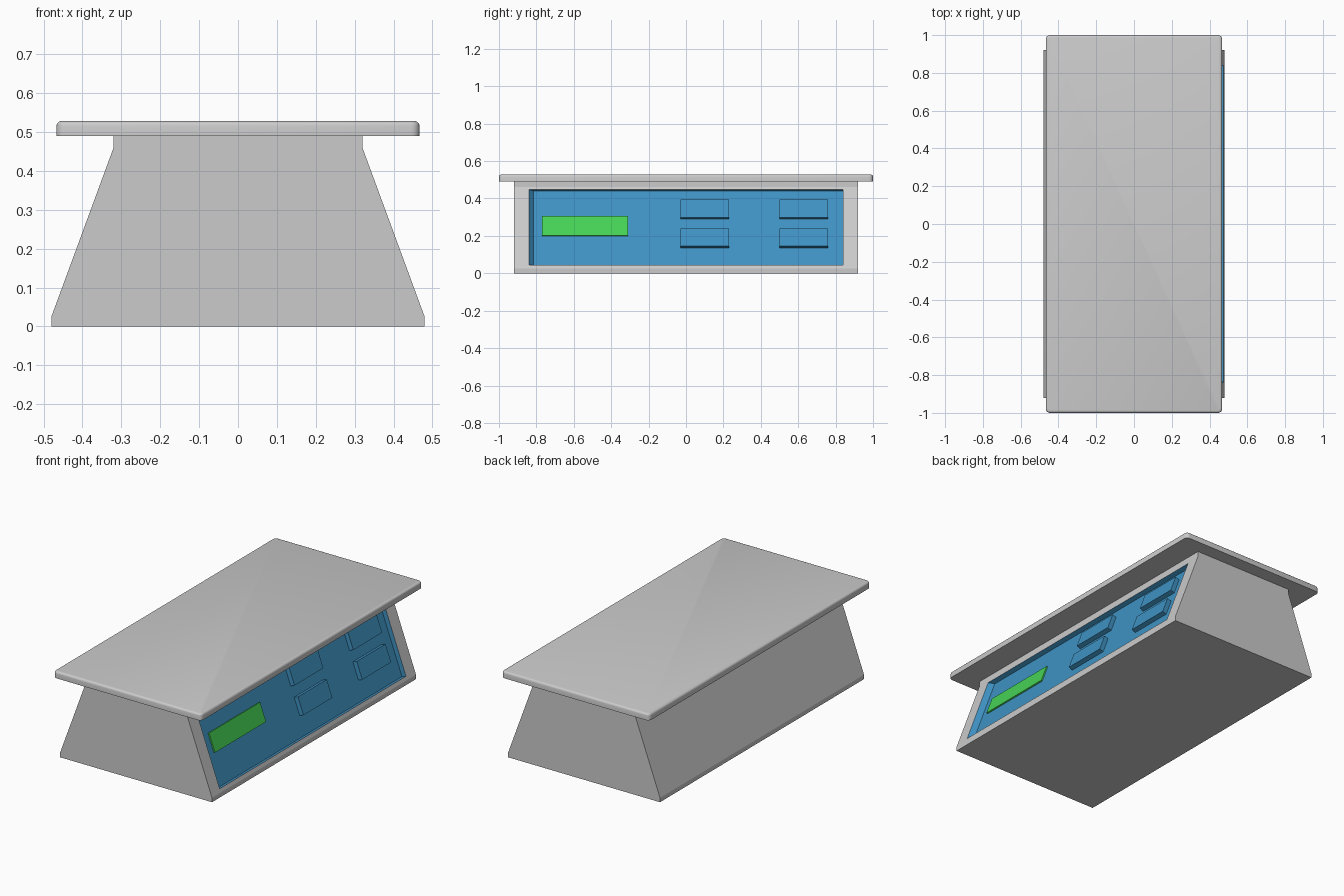
import bpy, bmesh, math
from mathutils import Vector, Matrix

if "Cube" in bpy.data.objects:
    bpy.data.objects.remove(bpy.data.objects["Cube"])


def material(name, color):
    m = bpy.data.materials.new(name)
    m.diffuse_color = (*color, 1)
    m.use_nodes = True
    m.node_tree.nodes["Principled BSDF"].inputs["Base Color"].default_value = m.diffuse_color
    return m


def finish(name, bm, mats=()):
    bmesh.ops.recalc_face_normals(bm, faces=bm.faces)
    me = bpy.data.meshes.new(name)
    bm.to_mesh(me)
    bm.free()
    ob = bpy.data.objects.new(name, me)
    bpy.context.collection.objects.link(ob)
    for m in mats:
        me.materials.append(m)
    return ob


grey = material("housing_grey", (0.8, 0.8, 0.8))
blue = material("panel_blue", (0.05, 0.29, 0.55))
green = material("display_green", (0.06, 0.65, 0.09))

# Sloped control face: frame directions
LOW, HIGH = Vector((0.48, 0, 0.025)), Vector((0.32, 0, 0.46))
UP = (HIGH - LOW).normalized()
OUT = Vector((UP.z, 0, -UP.x))
DEPTH = 0.027


def on_slope(y, z, out=0.0):
    p = LOW.lerp(HIGH, (z - LOW.z) / (HIGH.z - LOW.z))
    return p + Vector((0, y, 0)) + OUT * out


# Housing: extruded profile, with the sloped face replaced by a sunken panel
half = [(0.48, 0), (0.48, 0.025), (0.32, 0.46), (0.32, 0.49)]
profile = half + [(-x, z) for x, z in reversed(half)]
bm = bmesh.new()
front = [bm.verts.new((x, -0.92, z)) for x, z in profile]
back = [bm.verts.new((x, 0.92, z)) for x, z in profile]
bm.faces.new(front)
bm.faces.new(back[::-1])
n = len(profile)
for i in range(n):
    if i != 1:
        j = (i + 1) % n
        bm.faces.new((front[i], front[j], back[j], back[i]))
outer = [front[1], back[1], back[2], front[2]]
rim = [bm.verts.new(on_slope(y, z)) for y, z in
       ((-0.84, 0.045), (0.84, 0.045), (0.84, 0.448), (-0.84, 0.448))]
floor = [bm.verts.new(v.co - OUT * DEPTH) for v in rim]
for i in (0, 3):
    floor[i].co.y += 0.025
for i in range(4):
    j = (i + 1) % 4
    bm.faces.new((outer[i], outer[j], rim[j], rim[i]))
    bm.faces.new((rim[i], rim[j], floor[j], floor[i])).material_index = 1
bm.faces.new(floor).material_index = 1
finish("housing", bm, (grey, blue))


# Raised blocks standing on the sunken panel
def panel_block(name, y0, y1, z0, z1, height, mat):
    bm = bmesh.new()
    bmesh.ops.create_cube(bm, size=1)
    length = (z1 - z0) / UP.z
    full = height + 0.002
    centre = on_slope((y0 + y1) / 2, (z0 + z1) / 2, -DEPTH + height) - OUT * full / 2
    # keep the outer face at the requested world height
    centre += UP * (DEPTH - height) * OUT.z / UP.z
    axes = Matrix((UP.cross(OUT), UP, OUT)).transposed().to_4x4()
    bmesh.ops.transform(bm, verts=bm.verts, matrix=Matrix.Translation(centre) @ axes
                        @ Matrix.Diagonal((y1 - y0, length, full, 1)))
    finish(name, bm, (mat,))


panel_block("display", -0.77, -0.31, 0.203, 0.305, 0.008, green)
for col, y in (("left", -0.03), ("right", 0.5)):
    for row, z in (("upper", 0.299), ("lower", 0.145)):
        panel_block(f"button_{row}_{col}", y, y + 0.26, z, z + 0.095, 0.026, blue)

# Weighing plate: rounded corners and a softened top edge
bm = bmesh.new()
bmesh.ops.create_cube(bm, size=1)
bmesh.ops.transform(bm, verts=bm.verts, matrix=Matrix.Translation((0, 0, 0.509))
                    @ Matrix.Diagonal((0.934, 2, 0.038, 1)))
upright = [e for e in bm.edges if abs(e.verts[0].co.z - e.verts[1].co.z) > 0.01]
bmesh.ops.bevel(bm, geom=upright, offset=0.022, segments=4, profile=0.5, affect='EDGES')
top = [e for e in bm.edges if all(v.co.z > 0.527 for v in e.verts)]
bmesh.ops.bevel(bm, geom=top, offset=0.012, segments=3, profile=0.5, affect='EDGES')
plate = finish("weighing_plate", bm, (grey,))
bpy.context.view_layer.objects.active = plate
plate.select_set(True)
bpy.ops.object.shade_smooth_by_angle(angle=math.radians(35))
